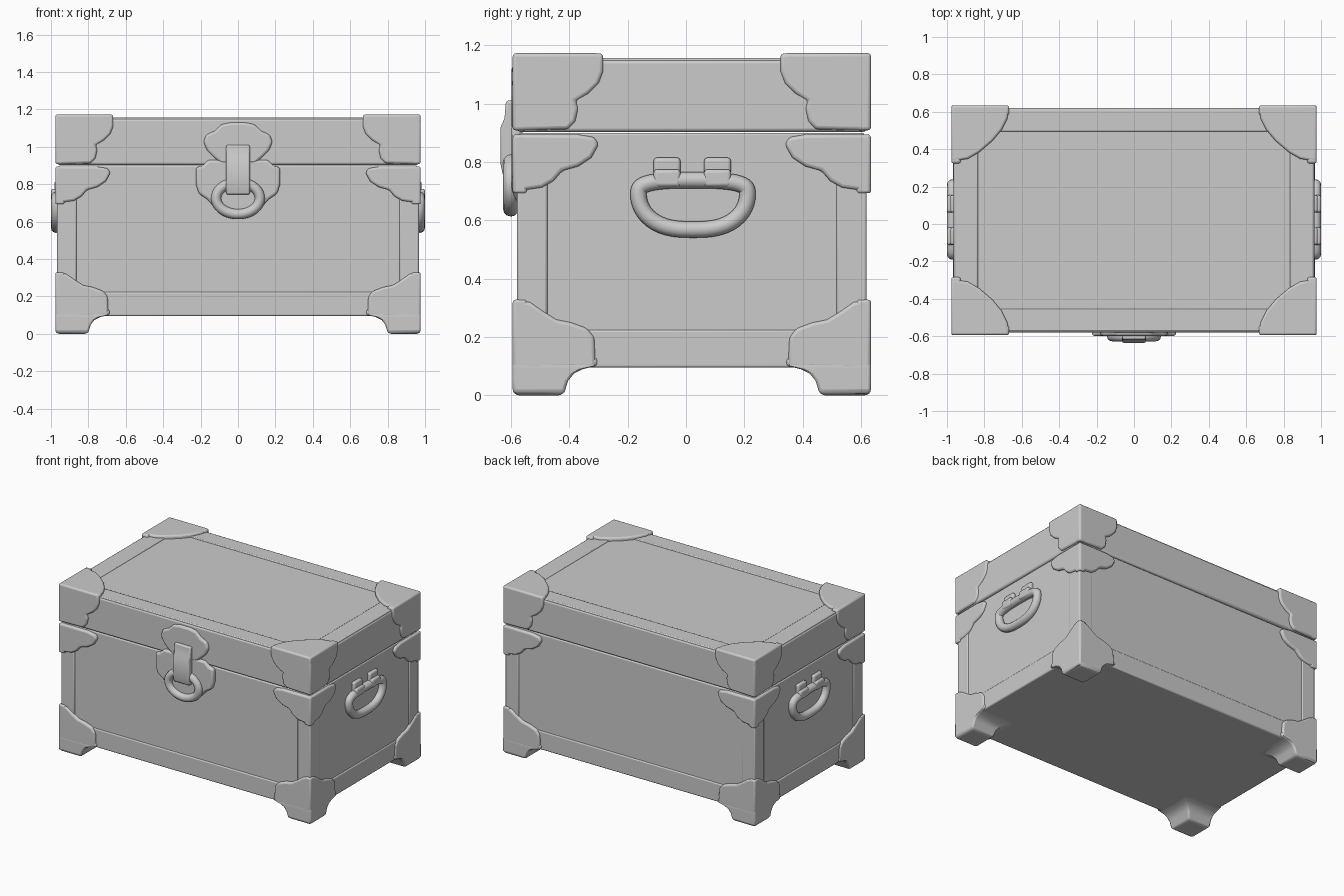
import bpy, bmesh, math

if "Cube" in bpy.data.objects:
    bpy.data.objects.remove(bpy.data.objects["Cube"])

CY = 0.02                      # centre of the chest body in y
HX, HY = 0.963, 0.595          # half sizes of the wooden body
PX, PY = 0.977, 0.614          # half sizes at the corner plates
CORNERS = [(sx, sy) for sx in (-1, 1) for sy in (-1, 1)]


def finish(name, bm, bevel=0.008, segments=2):
    bmesh.ops.recalc_face_normals(bm, faces=bm.faces)
    me = bpy.data.meshes.new(name)
    bm.to_mesh(me)
    bm.free()
    ob = bpy.data.objects.new(name, me)
    bpy.context.collection.objects.link(ob)
    if bevel:
        m = ob.modifiers.new("soft_edges", 'BEVEL')
        m.width, m.segments, m.limit_method = bevel, segments, 'ANGLE'
    bpy.ops.object.select_all(action='DESELECT')
    ob.select_set(True)
    bpy.context.view_layer.objects.active = ob
    bpy.ops.object.shade_smooth_by_angle(angle=math.radians(40))
    return ob


def add_loft(bm, rings):
    """Skin a list of equal-length point loops and cap both ends."""
    vs = [[bm.verts.new(p) for p in ring] for ring in rings]
    n = len(vs[0])
    for a, b in zip(vs, vs[1:]):
        for i in range(n):
            bm.faces.new((a[i], a[(i + 1) % n], b[(i + 1) % n], b[i]))
    bm.faces.new(vs[0])
    bm.faces.new(vs[-1])


def add_box(bm, x0, x1, y0, y1, z0, z1):
    add_loft(bm, [[(x0, y0, z), (x1, y0, z), (x1, y1, z), (x0, y1, z)] for z in (z0, z1)])


def box(name, *dims, bevel=0.008):
    bm = bmesh.new()
    add_box(bm, *dims)
    return finish(name, bm, bevel)


def side_plates(name, profile, depth=0.05):
    """Profile of (distance from corner, z), put on both faces of all four corners."""
    bm = bmesh.new()
    for sx, sy in CORNERS:
        add_loft(bm, [[(sx * (PX - u), CY + sy * (PY - d), z) for u, z in profile]
                      for d in (0, depth)])
        add_loft(bm, [[(sx * (PX - d), CY + sy * (PY - u), z) for u, z in profile]
                      for d in (0, depth)])
    return finish(name, bm, 0.012, 3)


def ring(name, pts, radius):
    cu = bpy.data.curves.new(name, 'CURVE')
    cu.dimensions = '3D'
    cu.bevel_depth, cu.bevel_resolution = radius, 4
    sp = cu.splines.new('POLY')
    sp.points.add(len(pts) - 1)
    for p, co in zip(sp.points, pts):
        p.co = (*co, 1)
    sp.use_cyclic_u = True
    ob = bpy.data.objects.new(name, cu)
    bpy.context.collection.objects.link(ob)


# Body, base rail and lid
box("chest_body", -HX + .003, HX - .003, CY - HY + .003, CY + HY - .003, 0.1, 0.9)
box("base_rail", -HX - .004, HX + .004, CY - HY - .004, CY + HY + .004, 0.095, 0.225)
box("lid", -HX - .003, HX + .003, CY - HY - .004, CY + HY + .004, 0.903, 1.15, bevel=0.012)

# Raised border on top of the lid
bm = bmesh.new()
for s in (-1, 1):
    ya, yb = sorted((CY + s * 0.475, CY + s * 0.592))
    add_box(bm, -0.96, 0.96, ya, yb, 1.13, 1.157)
    xa, xb = sorted((s * 0.835, s * 0.959))
    add_box(bm, xa, xb, CY - 0.59, CY + 0.59, 1.13, 1.1565)
finish("lid_border", bm, 0.006)

# Upright corner posts
bm = bmesh.new()
for sx, sy in CORNERS:
    xa, xb = sorted((sx * (HX - 0.1), sx * (HX + .004)))
    ya, yb = sorted((CY + sy * (HY - 0.1), CY + sy * (HY + .004)))
    add_box(bm, xa, xb, ya, yb, 0.15, 0.85)
finish("corner_posts", bm)

# Scalloped metal corner plates
side_plates("lid_corner_plates", [
    (0, 1.172), (.31, 1.172), (.31, 1.11), (.295, 1.07), (.26, 1.035), (.215, 1.01),
    (.225, .985), (.215, .94), (.19, .912), (0, .908)])
side_plates("middle_corner_plates", [
    (0, .895), (.22, .895), (.28, .885), (.295, .86), (.27, .815), (.225, .785),
    (.17, .77), (.14, .735), (.1, .712), (.05, .705), (0, .69)])
side_plates("bottom_corner_plates", [
    (0, .33), (.06, .32), (.11, .285), (.15, .26), (.2, .25), (.255, .23),
    (.28, .2), (.285, .097), (0, .09)])

# Plates on the top corners
bm = bmesh.new()
outline = [(0, 0), (.31, 0), (.3, .07), (.27, .13), (.22, .19), (.15, .25), (.09, .285), (0, .3)]
for sx, sy in CORNERS:
    add_loft(bm, [[(sx * (PX - u), CY + sy * (PY - v), z) for u, v in outline]
                  for z in (1.12, 1.173)])
finish("lid_top_plates", bm, 0.012, 3)

# Flared feet
bm = bmesh.new()
for sx, sy in CORNERS:
    rings = []
    for w, z, o in ((.165, 0, .014), (.178, .012, 0), (.19, .05, 0), (.21, .075, 0),
                    (.24, .09, 0), (.29, .102, 0), (.29, .13, .005)):
        rings.append([(sx * (PX - a), CY + sy * (PY - b), z)
                      for a, b in ((o, o), (w, o), (w, w), (o, w))])
    add_loft(bm, rings)
finish("feet", bm, 0.01)

# Side handles with their mounting lugs
for s, side in ((-1, "left"), (1, "right")):
    pts = []
    for i in range(48):
        t = 2 * math.pi * i / 48
        c, sn = math.cos(t), math.sin(t)
        pts.append((s * 0.972, 0.024 + 0.187 * math.copysign(abs(c) ** .75, c),
                    0.69 + (0.048 * abs(sn) ** .6 if sn > 0 else 0.122 * sn)))
    ring(side + "_handle", pts, 0.028)
    bm = bmesh.new()
    for y in (-0.065, 0.108):
        xa, xb = sorted((s * 0.94, s * 1.0))
        add_box(bm, xa, xb, y - .046, y + .046, 0.715, 0.775)
        xa, xb = sorted((s * 0.94, s * 0.982))
        add_box(bm, xa, xb, y - .046, y + .046, 0.74, 0.815)
    finish(side + "_handle_lugs", bm, 0.012, 3)

# Latch plates, mirrored from half outlines
for name, half in (
    ("latch_upper_plate", [(.04, 1.13), (.09, 1.12), (.125, 1.085), (.17, 1.065), (.185, 1.025),
                           (.165, .98), (.13, .945), (.09, .91)]),
    ("latch_lower_plate", [(.16, .93), (.19, .9), (.225, .89), (.225, .8), (.21, .75),
                           (.165, .72), (.12, .67), (.05, .65)])):
    bm = bmesh.new()
    loop = half + [(-x, z) for x, z in reversed(half)]
    add_loft(bm, [[(x, y, z) for x, z in loop] for y in (-0.56, -0.598)])
    finish(name, bm, 0.014, 3)

# Latch hasp: thin tongue thickening in the middle
bm = bmesh.new()
hasp = [(-.57, 1.01), (-.617, 1.01), (-.622, .95), (-.635, .92), (-.635, .79), (-.625, .745), (-.57, .745)]
add_loft(bm, [[(x, y, z) for y, z in hasp] for x in (-0.063, 0.063)])
finish("latch_hasp", bm, 0.008)

# Latch ring
ring("latch_ring", [(0.117 * math.cos(2 * math.pi * i / 40), -0.6,
                     0.725 + 0.085 * math.sin(2 * math.pi * i / 40)) for i in range(40)], 0.027)
